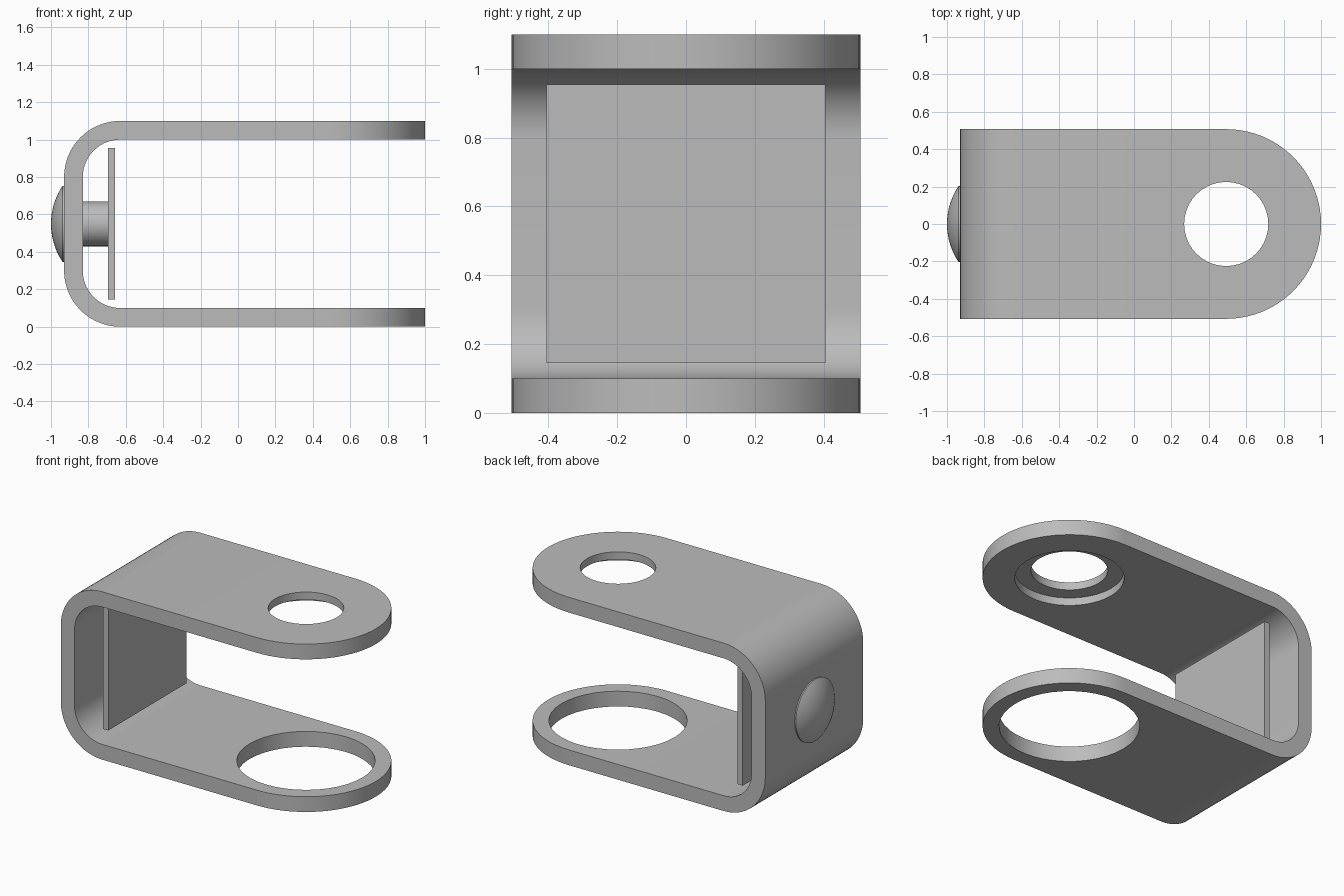
import bpy, bmesh, math
from mathutils import Matrix, Vector

cube = bpy.data.objects.get("Cube")
if cube:
    bpy.data.objects.remove(cube, do_unlink=True)

HALF_WIDTH, HEIGHT, WALL = 0.507, 1.10, 0.10
BACK, EYE_X = -0.93, 0.493

steel = bpy.data.materials.new("grey_steel")
steel.use_nodes = True
GREY = (0.5, 0.5, 0.5, 1)
steel.diffuse_color = GREY
steel.node_tree.nodes["Principled BSDF"].inputs["Base Color"].default_value = GREY


def make_object(name, bm):
    bmesh.ops.recalc_face_normals(bm, faces=bm.faces)
    mesh = bpy.data.meshes.new(name)
    bm.to_mesh(mesh)
    bm.free()
    mesh.materials.append(steel)
    obj = bpy.data.objects.new(name, mesh)
    bpy.context.collection.objects.link(obj)
    return obj


def prism(name, points, offset):
    """Extrude a closed outline along the offset vector."""
    bm = bmesh.new()
    face = bm.faces.new([bm.verts.new(p) for p in points])
    extruded = bmesh.ops.extrude_face_region(bm, geom=[face])["geom"]
    verts = [v for v in extruded if isinstance(v, bmesh.types.BMVert)]
    bmesh.ops.translate(bm, verts=verts, vec=offset)
    return make_object(name, bm)


def arc(cx, cy, radius, start, end, steps):
    angles = [math.radians(start + (end - start) * i / steps) for i in range(steps + 1)]
    return [(cx + radius * math.cos(a), cy + radius * math.sin(a)) for a in angles]


def drill(name, radius, low, high):
    """Vertical cutter on the axis of the eye."""
    bm = bmesh.new()
    bmesh.ops.create_cone(bm, cap_ends=True, segments=40, radius1=radius, radius2=radius,
                          depth=high - low,
                          matrix=Matrix.Translation((EYE_X, 0, (low + high) / 2)))
    return make_object(name, bm)


def cut(target, cutter, operation):
    mod = target.modifiers.new(cutter.name, "BOOLEAN")
    mod.operation, mod.object, mod.solver = operation, cutter, "EXACT"
    bpy.context.view_layer.objects.active = target
    bpy.ops.object.modifier_apply(modifier=mod.name)
    bpy.data.objects.remove(cutter, do_unlink=True)


def smooth(obj):
    bpy.ops.object.select_all(action="DESELECT")
    obj.select_set(True)
    bpy.context.view_layer.objects.active = obj
    bpy.ops.object.shade_smooth_by_angle(angle=math.radians(30))


# Bent strap: U-shaped side profile, extruded across the width
bend, inner = 0.30, 0.20
bx = BACK + bend
outside = arc(bx, HEIGHT - bend, bend, 90, 180, 14) + arc(bx, bend, bend, 180, 270, 14)
inside = arc(bx, bend, inner, 270, 180, 14) + arc(bx, HEIGHT - bend, inner, 180, 90, 14)
profile = ([(1.1, HEIGHT)] + outside + [(1.1, 0), (1.1, WALL)]
           + inside + [(1.1, HEIGHT - WALL)])
clevis = prism("clevis_strap", [(x, -HALF_WIDTH, z) for x, z in profile],
               (0, 2 * HALF_WIDTH, 0))

# Rounded ends of both arms
plan = arc(EYE_X, 0, HALF_WIDTH, -90, 90, 40)
plan = [(-1.2, -0.8), (0, -0.8), (0, -HALF_WIDTH)] + plan + [(0, HALF_WIDTH), (0, 0.8), (-1.2, 0.8)]
cut(clevis, prism("end_outline", [(x, y, -0.2) for x, y in plan], (0, 0, 1.6)), "INTERSECT")

# Large lower hole, small upper hole and its counterbore from below
cut(clevis, drill("lower_hole", 0.411, -0.2, 0.3), "DIFFERENCE")
cut(clevis, drill("upper_hole", 0.225, 0.8, 1.3), "DIFFERENCE")
cut(clevis, drill("counterbore", 0.32, 0.8, HEIGHT - 0.05), "DIFFERENCE")
smooth(clevis)

# Domed rivet with its shank, turned about the x axis
head, rise, lip = 0.203, 0.062, BACK - 0.008
ball = (head ** 2 + rise ** 2) / (2 * rise)
sweep = math.asin(head / ball)
dome = [(-1 + ball * (1 - math.cos(sweep * i / 10)), ball * math.sin(sweep * i / 10))
        for i in range(11)]
outline = dome + [(BACK, head), (BACK, 0.12), (-0.69, 0.12), (-0.69, 0)]
bm = bmesh.new()
verts = [bm.verts.new((x, 0, 0.55 + r)) for x, r in outline]
edges = [bm.edges.new(pair) for pair in zip(verts, verts[1:])]
bmesh.ops.spin(bm, geom=verts + edges, cent=(0, 0, 0.55), axis=(1, 0, 0),
               angle=math.tau, steps=40, use_duplicate=False)
bmesh.ops.remove_doubles(bm, verts=bm.verts, dist=0.0005)
smooth(make_object("rivet", bm))

# Square pressure plate on the end of the shank
bm = bmesh.new()
bmesh.ops.create_cube(bm, size=1, matrix=Matrix.Translation((-0.676, 0, 0.55))
                      @ Matrix.Diagonal(Vector((0.038, 0.81, 0.81, 1))))
make_object("pressure_plate", bm)
